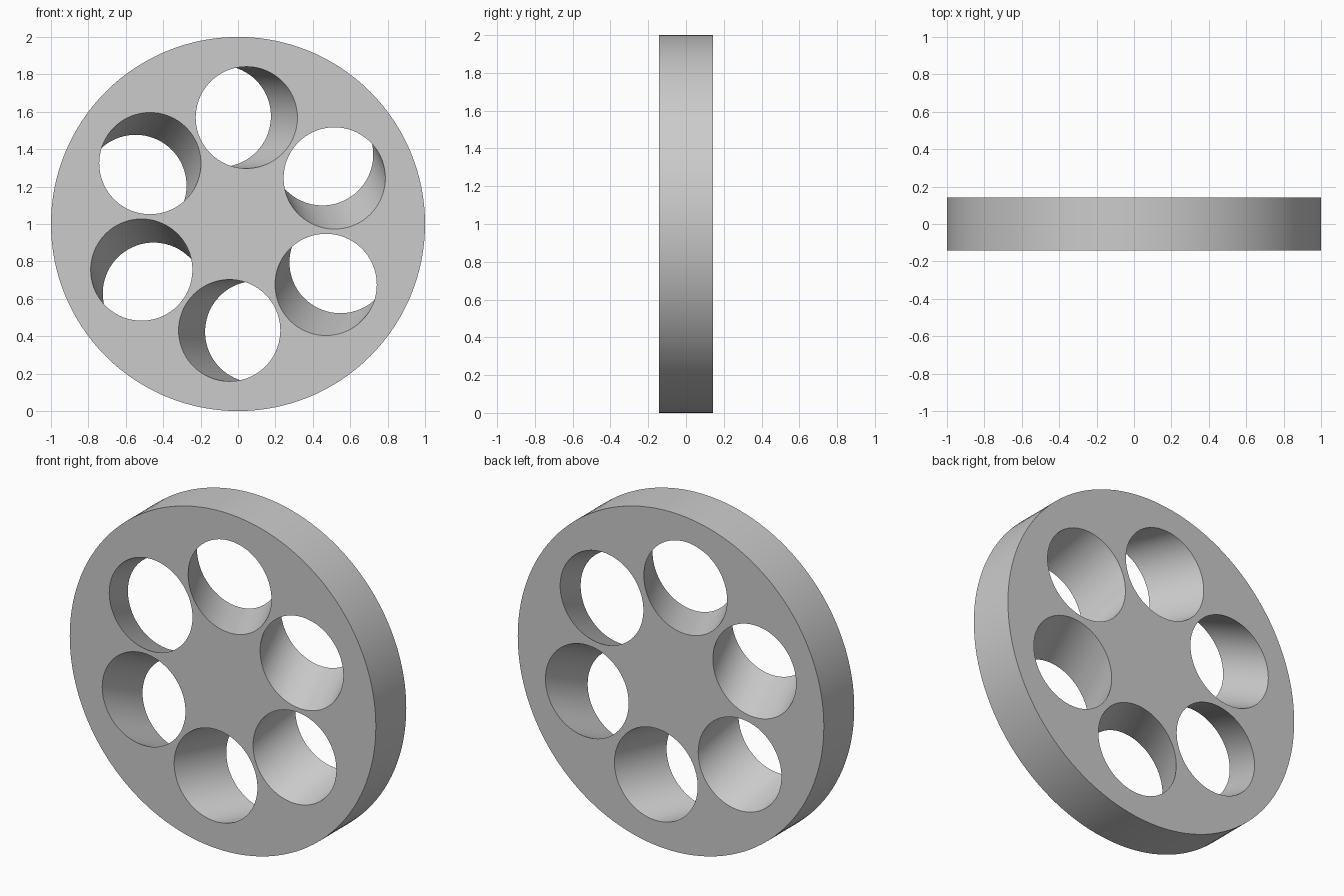
import bpy, bmesh
from math import sin, cos, pi, radians

cube = bpy.data.objects.get("Cube")
if cube:
    bpy.data.objects.remove(cube)

RADIUS, HALF = 1.0, 0.142        # disc radius, half thickness
HOLES, HOLE_R, ORBIT = 6, 0.272, 0.571
START = radians(85.4)            # angle of the first hole on the front
LEAN = 0.142                     # sideways drift of each hole, front to back

grey = bpy.data.materials.new("light_grey")
grey.use_nodes = True
colour = (0.6, 0.6, 0.6, 1)
grey.diffuse_color = colour
grey.node_tree.nodes["Principled BSDF"].inputs["Base Color"].default_value = colour

bm = bmesh.new()


def ring(cx, cz, r, y, n):
    """Closed loop of edges parallel to the disc face."""
    vs = [bm.verts.new((cx + r * cos(2 * pi * i / n), y, cz + r * sin(2 * pi * i / n)))
          for i in range(n)]
    edges = [bm.edges.new((vs[i], vs[(i + 1) % n])) for i in range(n)]
    return vs, edges


def wall(a, b):
    """Quads between two matching loops."""
    n = len(a)
    for i in range(n):
        j = (i + 1) % n
        bm.faces.new((a[i], a[j], b[j], b[i]))


# Outer rim loops, then the slanted hole loops
pairs = [(ring(0, RADIUS, RADIUS, -HALF, 128), ring(0, RADIUS, RADIUS, HALF, 128))]
for k in range(HOLES):
    a = START + 2 * pi * k / HOLES
    x, z = ORBIT * cos(a), RADIUS + ORBIT * sin(a)
    back_x, back_z = x - LEAN * sin(a + 0.03), z + LEAN * cos(a + 0.03)
    pairs.append((ring(x, z, HOLE_R, -HALF, 72), ring(back_x, back_z, HOLE_R, HALF, 72)))

# Front and back faces
for side, normal in ((0, (0, -1, 0)), (1, (0, 1, 0))):
    bmesh.ops.triangle_fill(bm, use_beauty=True, normal=normal,
                            edges=[e for p in pairs for e in p[side][1]])

# Rim and hole walls
for front, back in pairs:
    wall(front[0], back[0])
bmesh.ops.recalc_face_normals(bm, faces=bm.faces[:])

mesh = bpy.data.meshes.new("wheel_disc")
bm.to_mesh(mesh)
bm.free()
mesh.materials.append(grey)
disc = bpy.data.objects.new("wheel_disc", mesh)
bpy.context.collection.objects.link(disc)

bpy.ops.object.select_all(action='DESELECT')
disc.select_set(True)
bpy.context.view_layer.objects.active = disc
bpy.ops.object.shade_smooth_by_angle(angle=radians(30))
